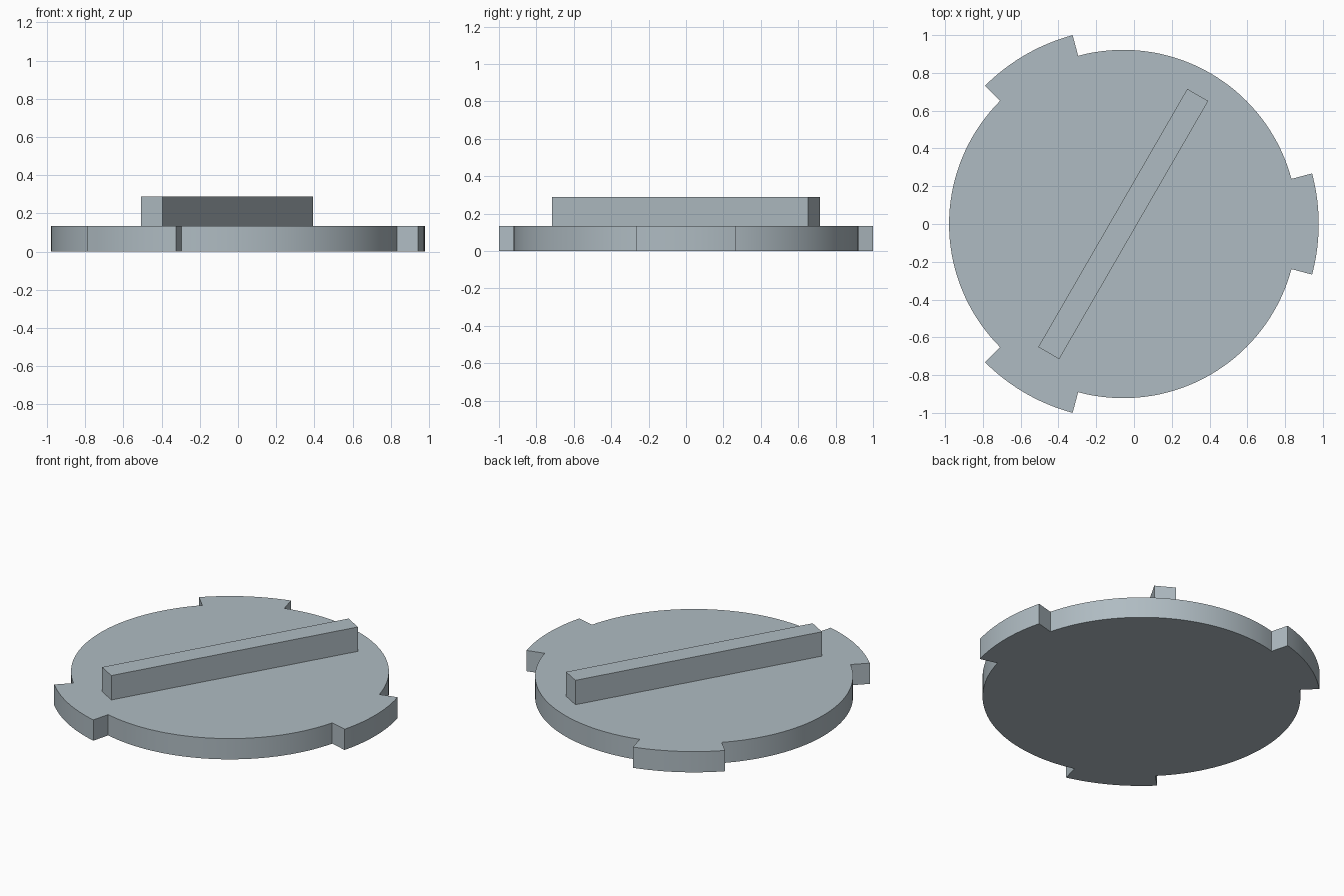
import bpy, bmesh, math
from mathutils import Matrix

if "Cube" in bpy.data.objects:
    bpy.data.objects.remove(bpy.data.objects["Cube"])

CX = -0.057              # centre of the disc
R_DISC, R_TAB = 0.922, 1.035
DISC_H, BAR_TOP = 0.133, 0.289

mat = bpy.data.materials.new("blue_grey")
mat.diffuse_color = (0.43, 0.50, 0.54, 1)
mat.use_nodes = True
mat.node_tree.nodes["Principled BSDF"].inputs["Base Color"].default_value = mat.diffuse_color


def finish(bm, name):
    bmesh.ops.recalc_face_normals(bm, faces=bm.faces)
    mesh = bpy.data.meshes.new(name)
    bm.to_mesh(mesh)
    bm.free()
    mesh.materials.append(mat)
    ob = bpy.data.objects.new(name, mesh)
    bpy.context.collection.objects.link(ob)
    return ob


# Disc with three radial-sided tabs: one outline, extruded
outline = []
for k in range(3):
    for start, end, radius, steps in ((-15, 15, R_TAB, 12), (15, 105, R_DISC, 36)):
        for i in range(steps + 1):
            a = math.radians(120 * k + start + (end - start) * i / steps)
            outline.append((CX + radius * math.cos(a), radius * math.sin(a), 0))
bm = bmesh.new()
base = bm.faces.new([bm.verts.new(p) for p in outline])
ext = bmesh.ops.extrude_face_region(bm, geom=[base], use_keep_orig=True)
top = [v for v in ext["geom"] if isinstance(v, bmesh.types.BMVert)]
bmesh.ops.translate(bm, verts=top, vec=(0, 0, DISC_H))
disc = finish(bm, "tabbed_disc")
bpy.context.view_layer.objects.active = disc
disc.select_set(True)
bpy.ops.object.shade_smooth_by_angle(angle=math.radians(30))

# Grip bar laid diagonally across the top
bm = bmesh.new()
bmesh.ops.create_cube(bm, size=1, matrix=(
    Matrix.Translation((CX, 0, (DISC_H + BAR_TOP) / 2))
    @ Matrix.Rotation(math.radians(60), 4, 'Z')
    @ Matrix.Diagonal((1.578, 0.128, BAR_TOP - DISC_H, 1))))
finish(bm, "grip_bar")
